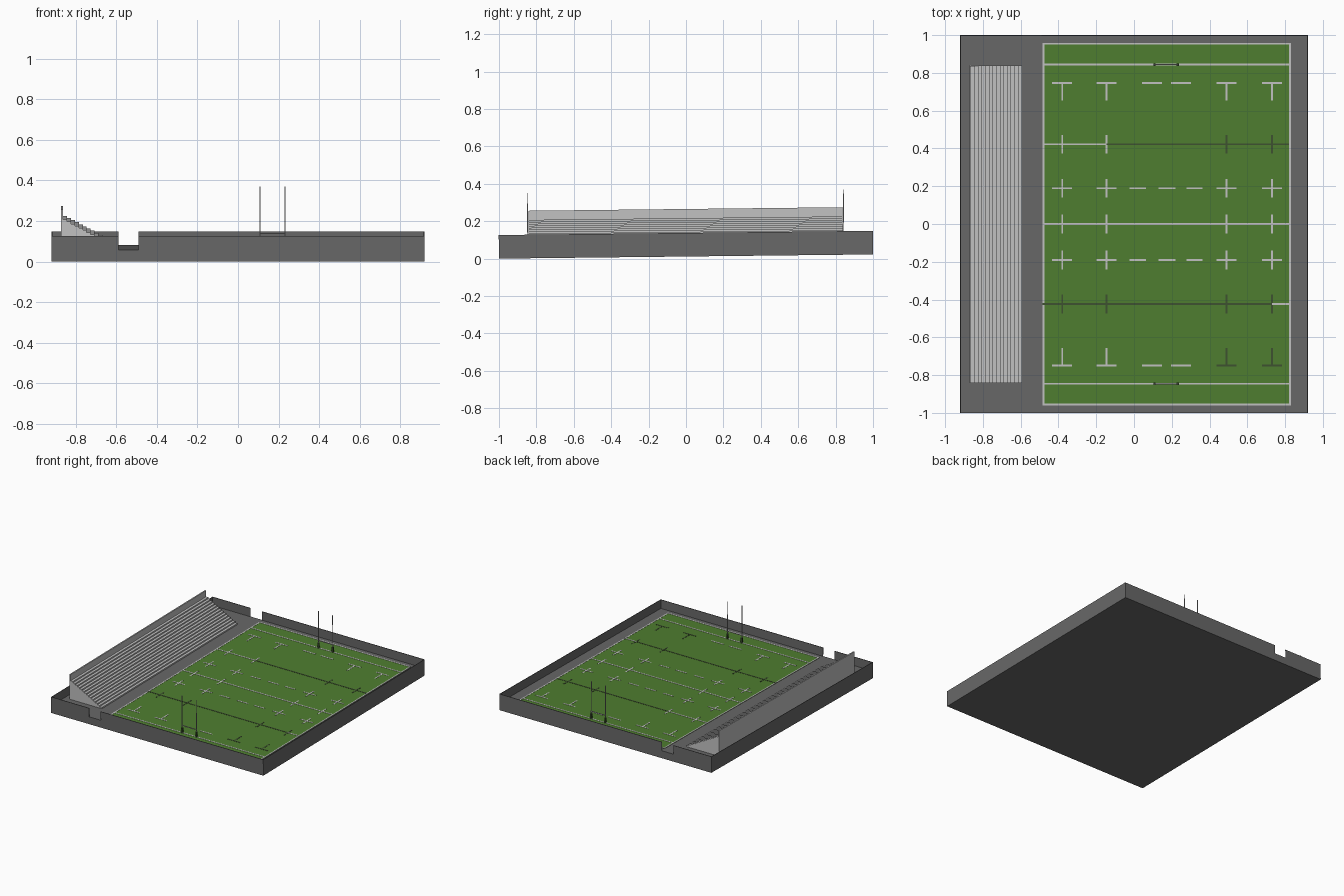
import bpy, bmesh, math
from mathutils import Matrix

if "Cube" in bpy.data.objects:
    bpy.data.objects.remove(bpy.data.objects["Cube"])

def lin(c):
    c /= 255
    return c / 12.92 if c <= 0.04045 else ((c + 0.055) / 1.055) ** 2.4

def material(name, r, g, b):
    m = bpy.data.materials.new(name)
    m.diffuse_color = (lin(r), lin(g), lin(b), 1)
    m.use_nodes = True
    m.node_tree.nodes["Principled BSDF"].inputs["Base Color"].default_value = m.diffuse_color
    return m

CONCRETE = material("dark grey concrete", 104, 104, 104)
STAND = material("light grey", 194, 194, 194)
GRASS = material("grass green", 79, 126, 48)
DARK = material("dark green marking", 62, 82, 48)

# the whole ground tilts slightly, hinged on its front bottom edge
TILT = (Matrix.Translation((0, -1, 0)) @ Matrix.Rotation(0.0112, 4, 'X')
        @ Matrix.Translation((0, 1, 0)))

def finish(name, bm, mat):
    bmesh.ops.recalc_face_normals(bm, faces=bm.faces)
    bm.transform(TILT)
    me = bpy.data.meshes.new(name)
    bm.to_mesh(me)
    bm.free()
    me.materials.append(mat)
    ob = bpy.data.objects.new(name, me)
    bpy.context.collection.objects.link(ob)
    return ob

def add_box(bm, x0, x1, y0, y1, z0, z1):
    m = (Matrix.Translation(((x0 + x1) / 2, (y0 + y1) / 2, (z0 + z1) / 2))
         @ Matrix.Diagonal((x1 - x0, y1 - y0, z1 - z0, 1)))
    bmesh.ops.create_cube(bm, size=1, matrix=m)

def boxes(name, mat, items):
    bm = bmesh.new()
    for it in items:
        add_box(bm, *it)
    return finish(name, bm, mat)

def extrude_profile(name, mat, pts, y0, y1):
    bm = bmesh.new()
    f = bm.faces.new([bm.verts.new((x, y0, z)) for x, z in pts])
    ext = bmesh.ops.extrude_face_region(bm, geom=[f])
    vs = [v for v in ext["geom"] if isinstance(v, bmesh.types.BMVert)]
    bmesh.ops.translate(bm, vec=(0, y1 - y0, 0), verts=vs)
    return finish(name, bm, mat)

X, Y, FLOOR, TOP, T = 0.92, 1.0, 0.058, 0.126, 0.004

# floor slab and thin perimeter walls, with an entrance gap at each end
boxes("floor_slab", CONCRETE, [(-X, X, -Y, Y, 0, FLOOR)])
walls = [(-X, -X + T, -Y, Y, FLOOR, TOP), (X - T, X, -Y, Y, FLOOR, TOP)]
for y in (-Y, Y - T):
    walls.append((-X + T, -0.59, y, y + T, FLOOR, TOP))
    walls.append((-0.49, X - T, y, y + T, FLOOR, TOP))
boxes("perimeter_wall", CONCRETE, walls)

# stepped stand with a tall back wall
STEPS, XB, XF, ZB = 14, -0.862, -0.592, 0.205
run, rise = (XF - XB) / STEPS, (ZB - FLOOR) / STEPS
prof = [(-0.872, FLOOR), (-0.872, 0.254), (XB, 0.254), (XB, ZB)]
for i in range(STEPS):
    x = XB + (i + 1) * run
    prof.append((x, ZB - i * rise))
    prof.append((x, ZB - (i + 1) * rise))
extrude_profile("stepped_stand", STAND, prof, -0.84, 0.84)

# grass pitch
FX0, FX1, FY = -0.485, 0.83, 0.96
G = FLOOR + 0.002
boxes("pitch", GRASS, [(FX0, FX1, -FY, FY, FLOOR, G)])

# pitch markings: horizontal and vertical strips
W, H = 0.005, 0.0015
light, dark = [], []

def hline(group, x0, x1, y, h=H):
    group.append((x0, x1, y - W, y + W, G, G + h))

def vline(group, x, y0, y1, h=H * 0.8):
    group.append((x - W, x + W, y0, y1, G, G + h))

for s in (-1, 1):
    hline(light, FX0, FX1, s * (FY - W))
    hline(light, FX0, FX1, s * 0.845)
    for x, half in ((-0.38, 0.053), (-0.145, 0.053), (0.02, 0.043), (0.175, 0.046),
                    (0.32, 0.043), (0.49, 0.053), (0.73, 0.053)):
        hline(light, x - half, x + half, s * 0.19)
    for x in (0.095, 0.25):
        hline(light, x - 0.053, x + 0.053, s * 0.748)
    for x in (-0.38, -0.145, 0.49, 0.73):
        vline(light, x, s * 0.19 - 0.05, s * 0.19 + 0.05)
        # T marks near each goal line
        g = dark if s < 0 and x > 0.4 else light
        hline(g, x - 0.053, x + 0.053, s * 0.748)
        vline(g, x, *sorted((s * 0.748, s * 0.655)))
        # crosses on the quarter lines
        g = dark if s < 0 or x > 0.4 else light
        vline(g, x, s * 0.423 - 0.05, s * 0.423 + 0.05)
for x in (FX0 + W, FX1 - W):
    vline(light, x, -FY, FY)
hline(light, FX0, FX1, 0)
for x in (-0.38, -0.145, 0.49, 0.73):
    vline(light, x, -0.05, 0.05)
hline(light, FX0, -0.145, 0.423)
hline(dark, -0.145, 0.82, 0.423)
hline(dark, FX0, 0.73, -0.423)
hline(light, 0.73, FX1, -0.423)
boxes("light_markings", STAND, light)
boxes("dark_markings", DARK, dark)

# goals: two tall posts, a low crossbar and padded post feet
P = 0.0022
for name, y in (("front", -0.845), ("back", 0.845)):
    posts, pads = [], []
    for x in (0.108, 0.232):
        posts.append((x - P, x + P, y - P, y + P, G, 0.35))
        pads.append((x - 0.006, x + 0.006, y - 0.006, y + 0.006, G, 0.1))
    posts.append((0.108, 0.232, y - P, y + P, 0.116, 0.12))
    boxes(name + "_goal_posts", STAND, posts)
    boxes(name + "_goal_pads", DARK, pads)
